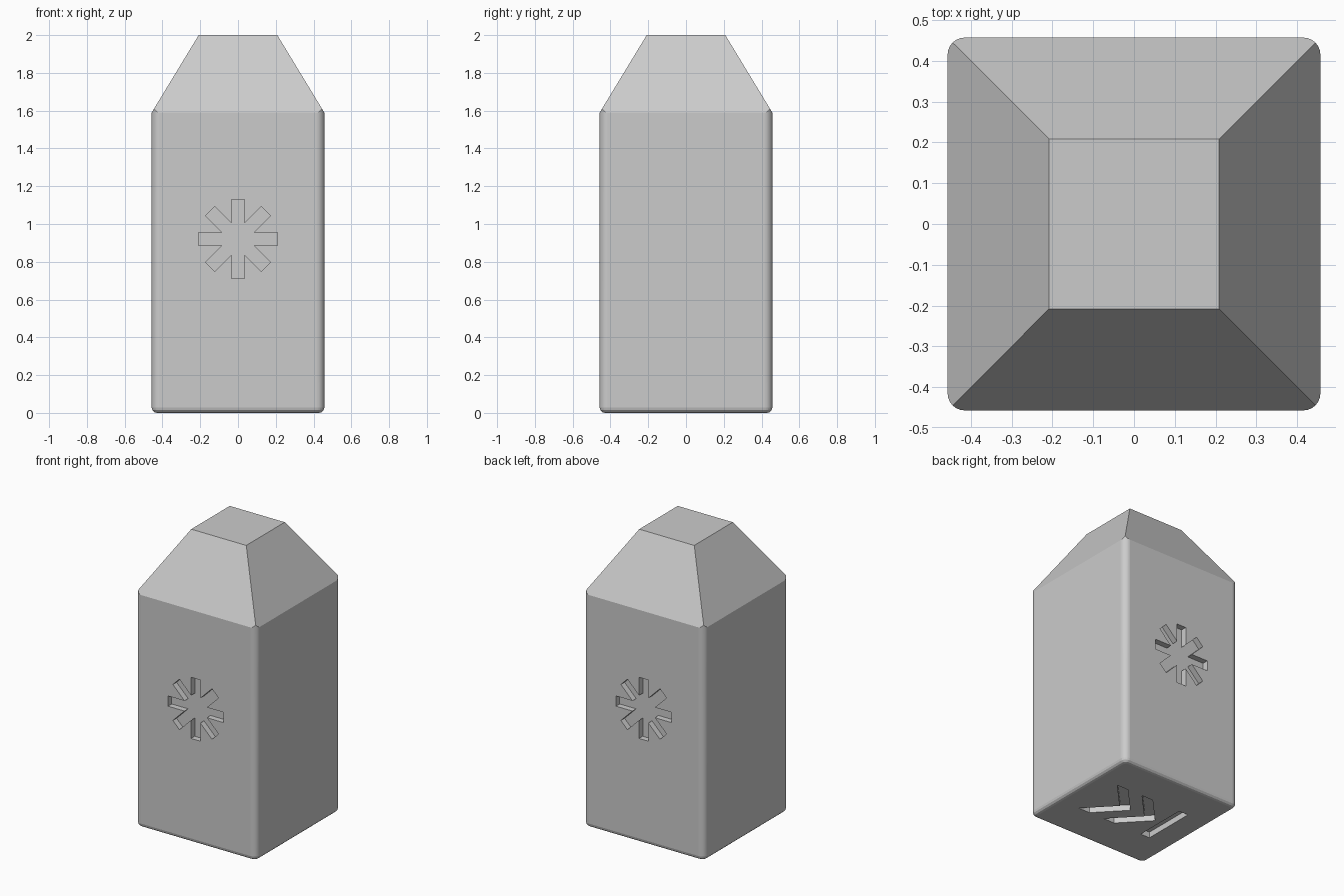
import bpy, bmesh
from math import sin, cos, pi
from mathutils import Vector, Matrix

cube = bpy.data.objects.get("Cube")
if cube:
    bpy.data.objects.remove(cube, do_unlink=True)

HALF, CORNER, FILLET = 0.457, 0.042, 0.028   # body half width, corner and foot radii
TOP_HALF, SHOULDER, HEIGHT = 0.208, 1.59, 2.0
CUT = 0.04                                   # engraving depth

grey = bpy.data.materials.new("plain grey")
grey.use_nodes = True
colour = (0.6, 0.6, 0.6, 1)
grey.diffuse_color = colour
grey.node_tree.nodes["Principled BSDF"].inputs["Base Color"].default_value = colour


def make_object(name, bm):
    bmesh.ops.recalc_face_normals(bm, faces=bm.faces[:])
    mesh = bpy.data.meshes.new(name)
    bm.to_mesh(mesh)
    bm.free()
    mesh.materials.append(grey)
    obj = bpy.data.objects.new(name, mesh)
    bpy.context.collection.objects.link(obj)
    return obj


def rounded_square(half, radius, z, steps=6):
    points = []
    for quarter in range(4):
        mid = pi / 4 + quarter * pi / 2
        centre = Vector((cos(mid), sin(mid))) * (half - radius) * 2 ** 0.5
        for i in range(steps + 1):
            a = quarter * pi / 2 + i / steps * pi / 2
            points.append((centre.x + radius * cos(a), centre.y + radius * sin(a), z))
    return points


def make_body():
    bm = bmesh.new()
    # Rounded foot, then straight walls
    levels = []
    for i in range(4):
        a = i / 3 * pi / 2
        levels.append((FILLET * (1 - sin(a)), FILLET * (1 - cos(a))))
    levels.append((0, HEIGHT + 0.1))
    rings = [[bm.verts.new(p) for p in rounded_square(HALF - inset, CORNER - inset, z)]
             for inset, z in levels]
    for low, high in zip(rings, rings[1:]):
        for i in range(len(low)):
            j = (i + 1) % len(low)
            bm.faces.new((low[i], low[j], high[j], high[i]))
    bm.faces.new(rings[0])
    bm.faces.new(rings[-1])
    # Slice the four slopes and the flat top
    rise, run = HEIGHT - SHOULDER, HALF - TOP_HALF
    slices = [((0, 0, HEIGHT), (0, 0, 1))]
    for dx, dy in ((1, 0), (0, 1), (-1, 0), (0, -1)):
        slices.append(((dx * HALF, dy * HALF, SHOULDER), (dx * rise, dy * rise, run)))
    for point, normal in slices:
        cut = bmesh.ops.bisect_plane(bm, geom=bm.verts[:] + bm.edges[:] + bm.faces[:],
                                     dist=1e-6, plane_co=point,
                                     plane_no=Vector(normal).normalized(), clear_outer=True)
        edges = [e for e in cut["geom_cut"] if isinstance(e, bmesh.types.BMEdge)]
        bmesh.ops.holes_fill(bm, edges=edges, sides=0)
    return make_object("tapered_block", bm)


def make_cutter(name, outline, matrix):
    # Extruded outline straddling the surface it cuts
    bm = bmesh.new()
    face = bm.faces.new([bm.verts.new((x, y, -CUT)) for x, y in outline])
    made = bmesh.ops.extrude_face_region(bm, geom=[face])["geom"]
    bmesh.ops.translate(bm, verts=[v for v in made if isinstance(v, bmesh.types.BMVert)],
                        vec=(0, 0, 2 * CUT))
    bm.transform(matrix)
    obj = make_object(name, bm)
    obj.hide_render = True
    return obj


body = make_body()

# Eight-armed star on the front and back
ARM, REACH = 0.035, 0.209
star = []
for k in range(8):
    a = k * pi / 4
    along, across = Vector((cos(a), sin(a))), Vector((-sin(a), cos(a)))
    star += [along * REACH - across * ARM, along * REACH + across * ARM]
    star.append(Vector((cos(a + pi / 8), sin(a + pi / 8))) * ARM / sin(pi / 8))

cutters = []
for name, turn in (("front_star_cutter", 0), ("back_star_cutter", pi)):
    place = (Matrix.Rotation(turn, 4, "Z") @ Matrix.Translation((0, -HALF, 0.92))
             @ Matrix.Rotation(pi / 2, 4, "X"))
    cutters.append(make_cutter(name, star, place))

# Two chevrons and a bar under the base
SPAN = 0.185
for i, tip in enumerate((0.03, -0.17)):
    back = tip + SPAN - 0.01
    chevron = [(tip, 0), (back, SPAN), (back + 0.085, SPAN), (tip + 0.085, 0),
               (back + 0.085, -SPAN), (back, -SPAN)]
    cutters.append(make_cutter(f"chevron_cutter_{i + 1}", chevron, Matrix()))
bar = [(-0.28, -SPAN), (-0.21, -SPAN), (-0.21, SPAN), (-0.28, SPAN)]
cutters.append(make_cutter("bar_cutter", bar, Matrix()))

# Engrave the marks
bpy.context.view_layer.objects.active = body
for cutter in cutters:
    mod = body.modifiers.new(cutter.name, "BOOLEAN")
    mod.operation = "DIFFERENCE"
    mod.solver = "EXACT"
    mod.object = cutter
    bpy.ops.object.modifier_apply(modifier=mod.name)
    bpy.data.objects.remove(cutter, do_unlink=True)

# Smooth only the rounded vertical corners
for poly in body.data.polygons:
    n = poly.normal
    at_corner = min(abs(poly.center.x), abs(poly.center.y)) > HALF - CORNER - 0.001
    poly.use_smooth = abs(n.z) < 0.01 and at_corner
